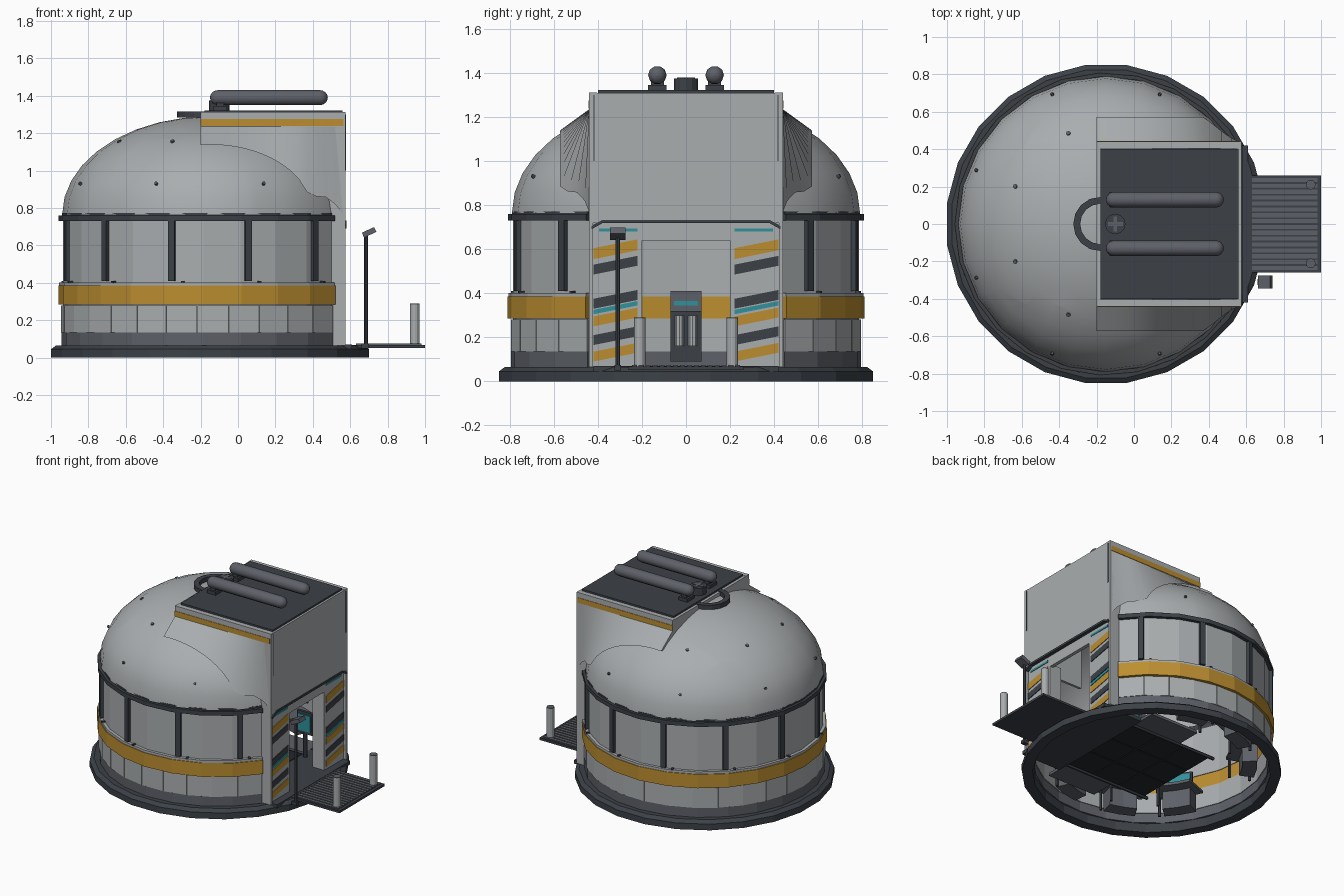
import bpy, bmesh
from math import sin, cos, radians, pi, sqrt
from mathutils import Vector

if "Cube" in bpy.data.objects:
    bpy.data.objects.remove(bpy.data.objects["Cube"])

CX = -0.15            # dome axis
GAP = 34.2            # half angle of the entrance opening
HALF = 0.44           # half width of the entrance tower


def material(name, r, g, b):
    m = bpy.data.materials.new(name)
    m.use_nodes = True
    m.diffuse_color = (r, g, b, 1)
    m.node_tree.nodes["Principled BSDF"].inputs["Base Color"].default_value = (r, g, b, 1)
    return m


light = material("light grey", .40, .42, .43)
mid = material("mid grey", .11, .118, .138)
dark = material("dark slate", .045, .053, .063)
gold = material("gold", .50, .27, .03)
teal = material("teal", .03, .28, .32)
black = material("floor black", .018, .02, .023)


def add(name, verts, faces, mat):
    me = bpy.data.meshes.new(name)
    me.from_pydata(verts, [], faces)
    bm = bmesh.new()
    bm.from_mesh(me)
    bmesh.ops.recalc_face_normals(bm, faces=bm.faces)
    bm.to_mesh(me)
    bm.free()
    me.materials.append(mat)
    ob = bpy.data.objects.new(name, me)
    bpy.context.collection.objects.link(ob)
    return ob


def prism(name, outline, depth, mat):
    """Closed outline of points, pushed along a depth vector."""
    n = len(outline)
    a = [Vector(p) for p in outline]
    v = a + [p + Vector(depth) for p in a]
    f = [(i, (i + 1) % n, n + (i + 1) % n, n + i) for i in range(n)]
    return add(name, v, f + [tuple(range(n)), tuple(range(n, 2 * n))], mat)


def box(name, x, y, z, mat):
    pts = [(x[0], y[0], z[0]), (x[1], y[0], z[0]), (x[1], y[1], z[0]), (x[0], y[1], z[0])]
    return prism(name, pts, (0, 0, z[1] - z[0]), mat)


def arc(name, profile, mat, a0=GAP, a1=360 - GAP, n=20, cx=CX):
    """Sweep a closed (radius, height) profile around the dome axis."""
    full, k = a1 - a0 >= 360, len(profile)
    v = []
    for i in range(n if full else n + 1):
        t = radians(a0 + (a1 - a0) * i / n)
        v += [(cx + r * cos(t), r * sin(t), z) for r, z in profile]
    f = [(i * k + j, i * k + (j + 1) % k, (i + 1) * k % len(v) + (j + 1) % k, (i + 1) * k % len(v) + j)
         for i in range(n) for j in range(k)]
    if not full:
        f += [tuple(range(k)), tuple(range(n * k, n * k + k))]
    return add(name, v, f, mat)


def band(name, r0, r1, z0, z1, mat, **kw):
    return arc(name, [(r0, z0), (r1, z0), (r1, z1), (r0, z1)], mat, **kw)


def rod(name, p0, p1, r, mat, sides=10):
    p0, d = Vector(p0), Vector(p1) - Vector(p0)
    q = d.to_track_quat("Z", "Y")
    ring = [p0 + q @ Vector((r * cos(2 * pi * i / sides), r * sin(2 * pi * i / sides), 0)) for i in range(sides)]
    return prism(name, ring, d, mat)


def smooth(ob, angle=40):
    bpy.ops.object.select_all(action="DESELECT")
    ob.select_set(True)
    bpy.context.view_layer.objects.active = ob
    bpy.ops.object.shade_smooth_by_angle(angle=radians(angle))


# Foundation ring and circular wall
arc("foundation_ring", [(.785, 0), (.857, 0), (.857, .045), (.83, .065), (.785, .065)], dark, a0=7.5, a1=367.5, n=24)
band("kick_ring", .775, .795, .065, .135, mid)
band("plinth_backing", .77, .785, .135, .285, light)
step = (360 - 2 * GAP) / 24
for i in range(24):
    a = GAP + i * step
    band("plinth_panel", .775, .797, .135, .28, light, a0=a + .1, a1=a + step - .1, n=1)
band("gold_band", .775, .811, .285, .385, gold)
band("band_ledge", .77, .806, .385, .402, light)
band("drum_wall", .77, .785, .402, .735, light)
band("eave_ring", .77, .809, .73, .76, dark)
band("eave_lip", .77, .79, .76, .772, dark)
for i in range(1, 11):
    a = 15 + 30 * i
    band("wall_post", .775, .803, .41, .735, dark, a0=a - 1.3, a1=a + 1.3, n=1)
    band("post_clip", .78, .806, .4, .41, dark, a0=a + 4, a1=a + 5, n=1)

# Dome shell, opened where the tower joins it
RINGS, SEG = 9, 24
DR, DZ, DH = .79, .765, .525


def dome_z(r):
    return DZ + DH * sqrt(max(0, 1 - (r / DR) ** 2))


dv = [(CX, 0, DZ + DH)]
for i in range(1, RINGS + 1):
    t = pi / 2 * i / RINGS
    dv += [(CX + DR * sin(t) * cos(2 * pi * j / SEG), DR * sin(t) * sin(2 * pi * j / SEG), DZ + DH * cos(t))
           for j in range(SEG)]
df = [(0, 1 + j, 1 + (j + 1) % SEG) for j in range(SEG)]
for i in range(RINGS - 1):
    o = 1 + i * SEG
    df += [(o + j, o + SEG + j, o + SEG + (j + 1) % SEG, o + (j + 1) % SEG) for j in range(SEG)]
dome = add("dome_shell", dv, df, light)
bm = bmesh.new()
bm.from_mesh(dome.data)
for co, no in (((0, HALF - .01, 0), (0, 1, 0)), ((0, .01 - HALF, 0), (0, 1, 0)), ((.1, 0, 0), (1, 0, 0))):
    bmesh.ops.bisect_plane(bm, geom=bm.verts[:] + bm.edges[:] + bm.faces[:], plane_co=co, plane_no=no)
cut = [f for f in bm.faces if f.calc_center_median().x > .1 and abs(f.calc_center_median().y) < HALF - .01]
bmesh.ops.delete(bm, geom=cut, context="FACES")
bm.to_mesh(dome.data)
bm.free()
smooth(dome)

# Small studs on the dome
for k in range(1, 7):
    t = radians(22.5 + 45 * k)
    for r, s in ((.745, .009), (.52, .012)):
        if r < .6 and k in (1, 6):
            continue
        c = Vector((CX + r * cos(t), r * sin(t), dome_z(r) - .012))
        n = Vector((cos(t) * r / DR ** 2, sin(t) * r / DR ** 2, (dome_z(r) - DZ) / DH ** 2)).normalized()
        rod("dome_stud", c, c + n * .014, s, mid, 6)

# Crown hatch
band("crown_ring", .108, .145, 1.283, 1.315, dark, a0=0, a1=360, n=16, cx=-.18)

# Entrance tower: upper box
box("tower_face", (.55, .575), (-HALF, HALF), (.72, 1.31), light)
box("tower_back", (-.2, -.18), (-HALF, HALF), (1.21, 1.31), light)
box("roof_plate", (-.18, .56), (-.4, .4), (1.28, 1.322), dark)
# Skirt foot: follows the dome, then wraps round to the door corner
foot = [(x, .572, dome_z(sqrt((x - CX) ** 2 + .572 ** 2)) + .012)
        for x in [-.2 + .57 * i / 12 for i in range(13)]]
foot += [(.42, .535, .862), (.47, .495, .858), (.52, .46, .82), (.56, HALF, .77)]
for s in (-1, 1):
    y0, y1 = sorted((s * HALF, s * (HALF - .035)))
    box("tower_side", (-.2, .575), (y0, y1), (1.12, 1.312), light)
    y0, y1 = sorted((s * HALF, s * (HALF - .018)))
    box("tower_cheek", (.1, .575), (y0, y1), (.74, 1.12), light)
    box("door_side_wall", (.485, .575), (y0, y1), (.065, .74), light)
    y0, y1 = sorted((s * HALF, s * (HALF + .003)))
    box("gold_stripe", (-.2, .565), (y0, y1), (1.238, 1.275), gold)
    box("corner_slit", (.575, .578), tuple(sorted((s * .415, s * .421))), (1.0, 1.3), dark)
    # Flared skirt running from the stripe down to the dome
    n = len(foot)
    v = [(p[0], s * HALF, 1.235) for p in foot] + [(x, s * y, z) for x, y, z in foot]
    v.append((-.2, s * HALF, 1.12))
    f = [(i, i + 1, i + n + 1, i + n) for i in range(n - 1)] + [(0, n, 2 * n)]
    smooth(add("flared_skirt", v, f, light), 25)

# Doorway: lintel, hood trim and striped jambs
box("door_lintel", (.53, .555), (-.422, .422), (.64, .73), light)
trim = [(-.43, .69), (-.38, .718), (.38, .718), (.43, .69), (.43, .705), (.38, .733), (-.38, .733), (-.43, .705)]
prism("hood_trim", [(.555, y, z) for y, z in trim], (.026, 0, 0), dark)
stripes = [(.555, .05, gold), (.485, .045, dark), (.33, .045, dark), (.305, .02, teal),
           (.25, .045, gold), (.165, .045, dark), (.09, .045, gold)]
for s in (-1, 1):
    y0, y1 = sorted((s * .2, s * .422))
    box("door_jamb", (.46, .555), (y0, y1), (.065, .66), light)
    box("jamb_light", (.555, .559), tuple(sorted((s * .22, s * .395))), (.68, .694), teal)
    y0, y1 = sorted((s * .22, s * .42))
    for z, h, m in stripes:
        prism("jamb_stripe", [(.555, y0, z), (.555, y1, z + .04), (.555, y1, z + .04 + h), (.555, y0, z + h)],
              (.005, 0, 0), m)

# Roof pipes and vent
for y in (-.13, .13):
    R, prof = .042, []
    for cx, a in ((-.108, 180), (.438, 90)):
        prof += [(cx + R * cos(radians(a - 22.5 * i)), R * sin(radians(a - 22.5 * i))) for i in range(5)]
    v = [(x, y + r * cos(pi * j / 5), 1.39 + r * sin(pi * j / 5)) for x, r in prof for j in range(10)]
    f = [(i * 10 + j, i * 10 + (j + 1) % 10, i * 10 + 10 + (j + 1) % 10, i * 10 + 10 + j)
         for i in range(len(prof) - 1) for j in range(10)]
    smooth(add("roof_pipe", v, f, mid))
    box("pipe_foot", (-.13, -.06), (y - .042, y + .042), (1.32, 1.345), dark)
    box("pipe_saddle", (-.115, -.075), (y - .03, y + .03), (1.345, 1.365), dark)
rod("roof_vent", (-.1, 0, 1.3), (-.1, 0, 1.375), .055, dark, 12)
for a, b in ((.04, .01), (.01, .04)):
    box("vent_cross", (-.1 - a, -.1 + a), (-b, b), (1.375, 1.379), mid)

# Entrance ramp, bollards and card post
box("ramp_slab", (.61, 1.0), (-.26, .26), (.052, .068), dark)
for i in range(16):
    y = -.235 + i * .47 / 15
    box("ramp_slat", (.63, .98), (y - .011, y + .011), (.068, .075), mid)
for y in (-.21, .21):
    rod("bollard", (.945, y, .065), (.945, y, .285), .026, light, 12)
    rod("bollard_cap", (.945, y, .285), (.945, y, .29), .026, mid, 12)
box("post_foot", (.66, .7), (-.325, -.295), (.05, .075), dark)
rod("card_post", (.685, -.31, .07), (.685, -.31, .66), .01, dark, 8)
prism("card_reader", [(.662, -.345, .668), (.674, -.345, .642), (.74, -.345, .672), (.728, -.345, .698)],
      (0, .07, 0), mid)

# Interior floor tiles, side panels and threshold
box("threshold", (.29, .61), (-.42, .42), (.045, .07), dark)
for i in range(3):
    for j in range(3):
        x, y = -.37 + i * .22, -.33 + j * .22
        box("floor_tile", (x + .004, x + .216), (y + .004, y + .216), (.05, .07), black)
for s in (-1, 1):
    rod("floor_beam", (-.4, s * .34, .05), (.3, s * .34, .05), .012, dark, 6)
    box("side_floor_panel", (-.1, .29), tuple(sorted((s * .355, s * .53))), (.05, .07), mid)

# Interior consoles around the wall, a doorway screen and a central terminal
for a in (75, 112, 146, 214, 248, 285):
    band("console_desk", .52, .7, .2, .22, mid, a0=a - 13, a1=a + 13, n=3)
    band("console_cabinet", .6, .7, .07, .2, mid, a0=a - 9, a1=a + 9, n=2)
    band("console_screen", .69, .7, .27, .38, dark, a0=a - 7, a1=a + 7, n=1)
    band("screen_glow", .683, .689, .285, .365, teal, a0=a - 6, a1=a + 6, n=1)
    t = radians(a)
    for r in (.54, .68):
        p = (CX + r * cos(t + .2), r * sin(t + .2))
        rod("desk_leg", (*p, .06), (*p, .2), .01, dark, 6)
rod("doorway_screen_stand", (.33, .305, .07), (.33, .305, .26), .015, dark, 8)
box("doorway_screen", (.27, .39), (.295, .315), (.24, .4), dark)
box("doorway_screen_glow", (.28, .38), (.288, .295), (.26, .38), teal)
box("terminal_base", (-.12, .02), (-.07, .07), (.09, .32), dark)
box("terminal_screen", (-.04, 0), (-.07, .07), (.32, .41), mid)
box("terminal_glow", (0, .006), (-.055, .055), (.345, .365), teal)
for y in (-.03, .03):
    rod("terminal_tank", (.035, y, .16), (.035, y, .3), .022, light, 10)
